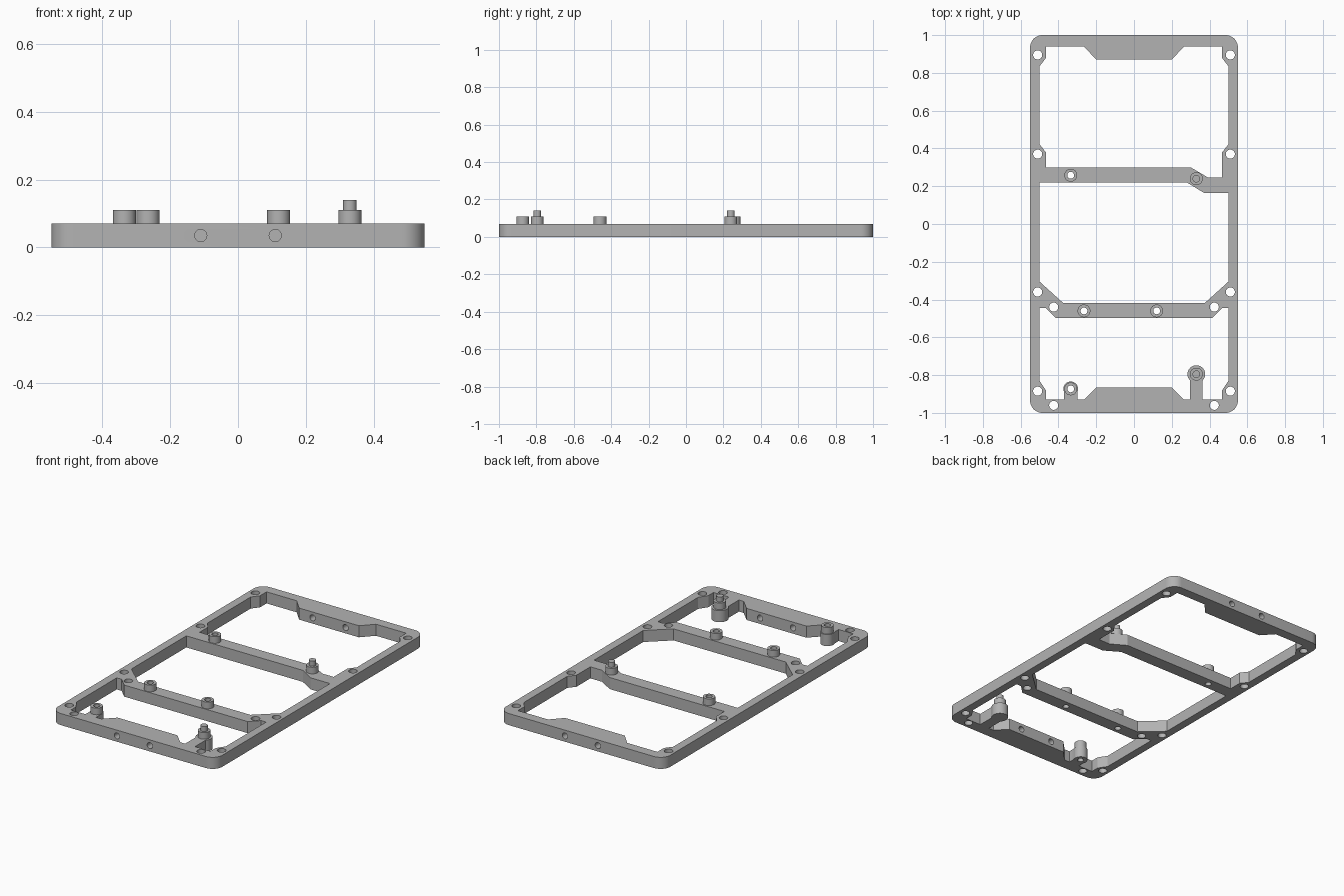
import bpy, bmesh
from math import sin, cos, asin, pi, radians

if "Cube" in bpy.data.objects:
    bpy.data.objects.remove(bpy.data.objects["Cube"], do_unlink=True)

THICK = 0.07
BOSS_R, BOSS_TOP, PIN_R, PIN_TOP, BORE_R = 0.034, 0.11, 0.02, 0.14, 0.018
SEG = 32

grey = bpy.data.materials.new("plain_grey")
grey.use_nodes = True
grey.diffuse_color = (0.45, 0.45, 0.45, 1)
grey.node_tree.nodes["Principled BSDF"].inputs["Base Color"].default_value = grey.diffuse_color


def arc(cx, cy, r, start, end, n=12):
    angles = [start + (end - start) * i / n for i in range(n + 1)]
    return [(cx + r * cos(a), cy + r * sin(a)) for a in angles]


def circle(cx, cy, r):
    return arc(cx, cy, r, 0, 2 * pi, SEG)[:-1]


def add_prism(bm, outline, z0, z1):
    low = [bm.verts.new((x, y, z0)) for x, y in outline]
    high = [bm.verts.new((x, y, z1)) for x, y in outline]
    bm.faces.new(low)
    bm.faces.new(high)
    for i in range(len(low)):
        j = (i + 1) % len(low)
        bm.faces.new((low[i], low[j], high[j], high[i]))


def finish(bm, name):
    bmesh.ops.recalc_face_normals(bm, faces=bm.faces[:])
    mesh = bpy.data.meshes.new(name)
    bm.to_mesh(mesh)
    bm.free()
    mesh.materials.append(grey)
    obj = bpy.data.objects.new(name, mesh)
    bpy.context.collection.objects.link(obj)
    return obj


def cut(target, cutter):
    cutter.hide_render = True
    mod = target.modifiers.new("cut", "BOOLEAN")
    mod.operation, mod.solver, mod.object = "DIFFERENCE", "EXACT", cutter
    bpy.context.view_layer.objects.active = target
    bpy.ops.object.modifier_apply(modifier=mod.name)
    bpy.data.objects.remove(cutter, do_unlink=True)


def lathe(name, x, y, profile):
    bm = bmesh.new()
    rings = [[bm.verts.new((px, py, z)) for px, py in circle(x, y, r)] for r, z in profile]
    for a, b in zip(rings, rings[1:]):
        for i in range(SEG):
            j = (i + 1) % SEG
            bm.faces.new((a[i], a[j], b[j], b[i]))
    return bm, rings


def post_outline(x, y, r, half):
    """Arm rising from the front rail, ending in a round pad."""
    a = asin(half / r)
    return ([(x + half, -0.93)] + arc(x, y, r, -pi / 2 + a, 1.5 * pi - a, 24)
            + [(x - half, -0.93)])


# Frame outline with rounded corners
R = 0.065
outer = []
for k, (sx, sy) in enumerate([(1, 1), (-1, 1), (-1, -1), (1, -1)]):
    outer += arc(sx * (0.55 - R), sy * (1 - R), R, k * pi / 2, (k + 1) * pi / 2, 10)
bm = bmesh.new()
add_prism(bm, outer, 0, THICK)
frame = finish(bm, "frame")

# Three openings between the rails and cross beams
back_opening = [
    (-0.467, 0.94), (-0.265, 0.94), (-0.2, 0.87), (0.2, 0.87), (0.265, 0.94), (0.467, 0.94),
    (0.467, 0.878), (0.5, 0.835), (0.5, 0.422), (0.467, 0.38), (0.467, 0.247), (0.39, 0.247),
    (0.3, 0.3), (-0.467, 0.3), (-0.467, 0.38), (-0.5, 0.422), (-0.5, 0.835), (-0.467, 0.878)]
middle_opening = [
    (-0.5, 0.22), (0.28, 0.22), (0.37, 0.165), (0.5, 0.165),
    (0.5, -0.305), (0.375, -0.418), (-0.375, -0.418), (-0.5, -0.305)]
front_opening = (
    [(-0.5, -0.445), (-0.467, -0.445), (-0.413, -0.498), (0.413, -0.498), (0.467, -0.445),
     (0.5, -0.445), (0.5, -0.83), (0.467, -0.88), (0.467, -0.93)]
    + post_outline(0.33, -0.795, 0.047, 0.033)
    + [(0.265, -0.93), (0.2, -0.865), (-0.2, -0.865), (-0.265, -0.93)]
    + post_outline(-0.335, -0.873, 0.039, 0.035)
    + [(-0.467, -0.93), (-0.467, -0.88), (-0.5, -0.83)])

# Standoff positions: hollow ones and ones with a pin
hollow = {"back_left_beam": (-0.335, 0.258), "front_beam_a": (-0.265, -0.46),
          "front_beam_b": (0.12, -0.46), "front_post": (-0.335, -0.873)}
pinned = {"back_beam": (0.33, 0.24), "front_post": (0.33, -0.795)}

# Openings, screw holes and standoff bores
bm = bmesh.new()
for outline in (back_opening, middle_opening, front_opening):
    add_prism(bm, outline, -0.1, 0.2)
for x, y in [(0.51, 0.895), (0.51, 0.37), (0.51, -0.36), (0.425, -0.44),
             (0.51, -0.885), (0.425, -0.96)]:
    for side in (1, -1):
        add_prism(bm, circle(side * x, y, 0.024), -0.1, 0.2)
for x, y in hollow.values():
    add_prism(bm, circle(x, y, BORE_R), -0.1, 0.2)
cut(frame, finish(bm, "opening_cutter"))

# Horizontal holes through the front and back pads
bm = bmesh.new()
for x in (-0.11, 0.11):
    for y0, y1 in ((-1.1, -0.8), (0.8, 1.1)):
        ends = [[bm.verts.new((px, y, pz)) for px, pz in circle(x, THICK / 2, 0.018)]
                for y in (y0, y1)]
        for end in ends:
            bm.faces.new(end)
        for i in range(SEG):
            j = (i + 1) % SEG
            bm.faces.new((ends[0][i], ends[0][j], ends[1][j], ends[1][i]))
cut(frame, finish(bm, "pad_hole_cutter"))

# Standoffs
parts = [frame]
for label, (x, y) in hollow.items():
    bm, rings = lathe(label, x, y, [(BOSS_R, THICK), (BOSS_R, BOSS_TOP),
                                    (BORE_R, BOSS_TOP), (BORE_R, THICK)])
    parts.append(finish(bm, "hollow_standoff_" + label))
for label, (x, y) in pinned.items():
    bm, rings = lathe(label, x, y, [(BOSS_R, THICK), (BOSS_R, BOSS_TOP),
                                    (PIN_R, BOSS_TOP), (PIN_R, PIN_TOP)])
    bm.faces.new(rings[-1])
    parts.append(finish(bm, "pinned_standoff_" + label))

# Smooth rounds, sharp edges
bpy.ops.object.select_all(action="DESELECT")
for part in parts:
    part.select_set(True)
bpy.context.view_layer.objects.active = frame
bpy.ops.object.shade_smooth_by_angle(angle=radians(30))
